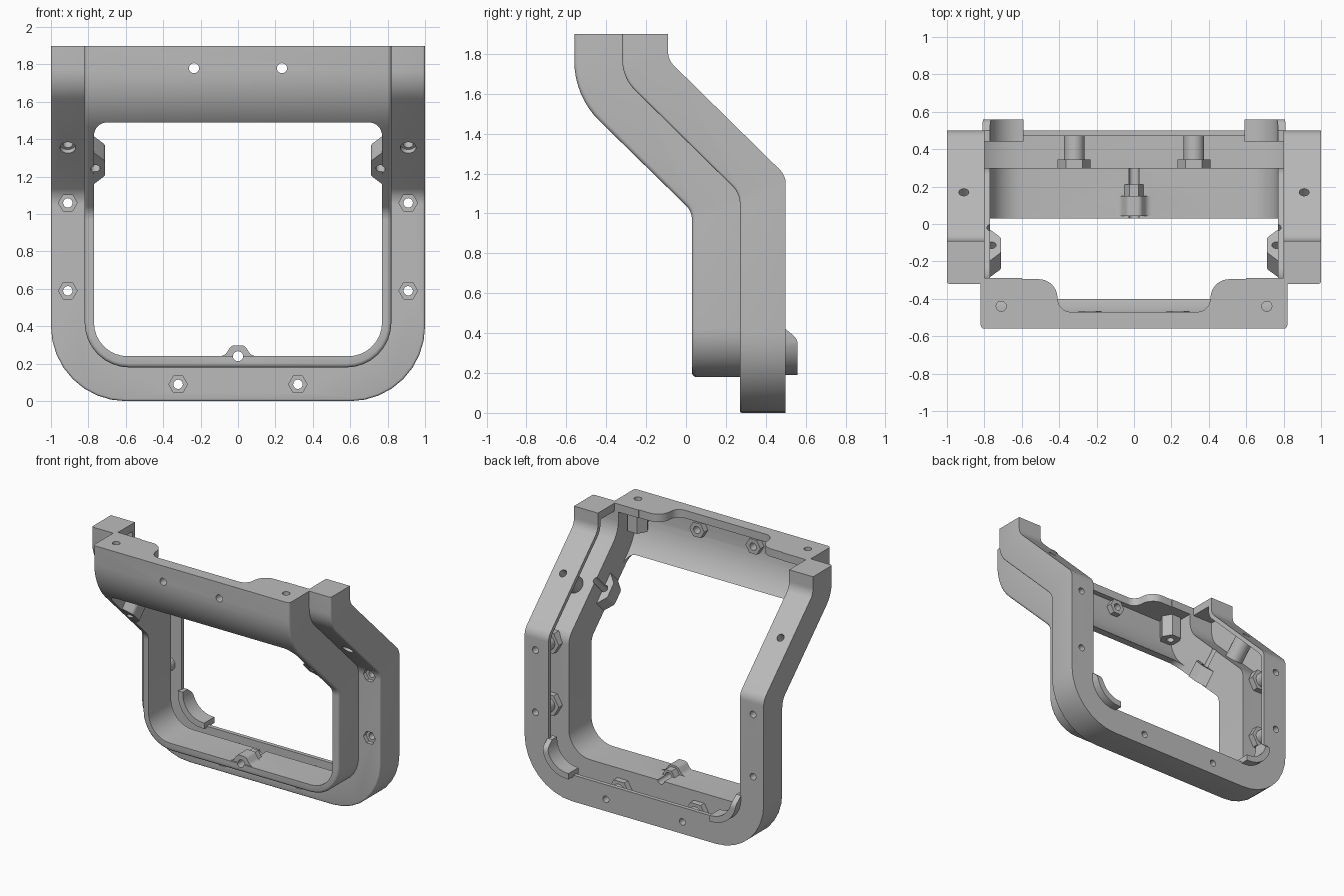
import bpy, bmesh, math
from mathutils import Vector, Matrix

if "Cube" in bpy.data.objects:
    bpy.data.objects.remove(bpy.data.objects["Cube"])

grey = bpy.data.materials.new("plain grey")
grey.use_nodes = True
GREY = (0.5, 0.5, 0.5, 1)
grey.diffuse_color = GREY
grey.node_tree.nodes["Principled BSDF"].inputs["Base Color"].default_value = GREY


def fillet(corners, steps=8):
    """Round each (a, b, radius) corner of a closed outline."""
    out, n = [], len(corners)
    for i, c in enumerate(corners):
        p = Vector(c[:2])
        if len(c) < 3:
            out.append(p)
            continue
        u = (Vector(corners[i - 1][:2]) - p).normalized()
        v = (Vector(corners[(i + 1) % n][:2]) - p).normalized()
        half = u.angle(v) / 2
        centre = p + (u + v).normalized() * (c[2] / math.sin(half))
        start = p + u * (c[2] / math.tan(half)) - centre
        end = p + v * (c[2] / math.tan(half)) - centre
        turn = math.copysign(math.pi - 2 * half, start.x * end.y - start.y * end.x)
        for k in range(steps + 1):
            out.append(centre + Matrix.Rotation(turn * k / steps, 2) @ start)
    return out


def prism(name, outline, axis, a, b, matrix=None):
    """Extrude a flat outline along an axis from a to b."""
    place = {"x": lambda p, t: (t, p[0], p[1]),
             "y": lambda p, t: (p[0], t, p[1]),
             "z": lambda p, t: (p[0], p[1], t)}[axis]
    bm = bmesh.new()
    low = [bm.verts.new(place(p, a)) for p in outline]
    high = [bm.verts.new(place(p, b)) for p in outline]
    bm.faces.new(low)
    bm.faces.new(high)
    for i in range(len(low)):
        bm.faces.new((low[i - 1], low[i], high[i], high[i - 1]))
    bmesh.ops.recalc_face_normals(bm, faces=bm.faces[:])
    if matrix:
        bm.transform(matrix)
    mesh = bpy.data.meshes.new(name)
    bm.to_mesh(mesh)
    bm.free()
    mesh.materials.append(grey)
    ob = bpy.data.objects.new(name, mesh)
    bpy.context.collection.objects.link(ob)
    return ob


def combine(ob, other, operation):
    mod = ob.modifiers.new("cut", "BOOLEAN")
    mod.operation, mod.solver, mod.object = operation, "EXACT", other
    bpy.context.view_layer.objects.active = ob
    bpy.ops.object.modifier_apply(modifier=mod.name)
    bpy.data.objects.remove(other)
    return ob


def ngon(a, b, r, n=20):
    return [(a + r * math.cos(math.tau * k / n), b + r * math.sin(math.tau * k / n)) for k in range(n)]


def u_shape(half, bottom, r, top=2.2):
    return fillet([(-half, top), (-half, bottom, r), (half, bottom, r), (half, top)])


def soften_front(ob, width):
    """Round the rim where the front skin meets the outer walls."""
    bm = bmesh.new()
    bm.from_mesh(ob.data)
    rim = []
    for e in bm.edges:
        if len(e.link_faces) == 2:
            f, g = sorted((face.normal for face in e.link_faces), key=lambda n: n.y)
            if f.y < -0.5 and abs(g.y) < 0.1 and g.z < 0.9:
                rim.append(e)
    bmesh.ops.bevel(bm, geom=rim, offset=width, segments=3, profile=0.5,
                    affect="EDGES", clamp_overlap=True)
    bm.to_mesh(ob.data)
    bm.free()


def tilt(y, z):
    return Matrix.Translation((0, y, z)) @ Matrix.Rotation(math.pi / 4, 4, "X")


# Outer flange: bent side profile trimmed to a round-cornered U, hollow inside
side = fillet([(-.32, 1.9), (-.32, 1.68, .22), (.27, 1.10, .12), (.27, -.1),
               (.5, -.1), (.5, 1.19, .1), (-.09, 1.77, .1), (-.09, 1.9)])
flange = prism("outer_flange", side, "x", -1.2, 1.2)
combine(flange, prism("trim", u_shape(1, 0, .4), "y", -1, 1), "INTERSECT")
soften_front(flange, .012)
hollow = fillet([(-.29, 1.84), (-.29, 1.692, .2), (.30, 1.112, .13), (.30, -.1),
                 (.47, -.1), (.47, 1.178, .09), (-.12, 1.757, .11), (-.12, 1.84)])
cavity = prism("cavity", hollow, "x", -1.2, 1.2)
combine(cavity, prism("trim", u_shape(.97, .03, .37), "y", -1, 1), "INTERSECT")
combine(flange, cavity, "DIFFERENCE")
combine(flange, prism("back_opening", u_shape(.8, .2, .22), "y", -1, 1), "DIFFERENCE")

# Flange screw posts, nut recesses and holes
for s in (-1, 1):
    for x, z in ((.91, 1.06), (.91, .59), (.32, .09)):
        x *= s
        combine(flange, prism("nut_seat", ngon(x, z, .088, 6), "y", .285, .345), "UNION")
        combine(flange, prism("post", ngon(x, z, .055), "y", .33, .485), "UNION")
        combine(flange, prism("recess", ngon(x, z, .05, 6), "y", .2, .3), "DIFFERENCE")
        combine(flange, prism("hole", ngon(x, z, .025), "y", .2, .6), "DIFFERENCE")
    slope = tilt(.09, 1.435)
    combine(flange, prism("post", ngon(.91 * s, 0, .065), "y", -.1, .1, slope), "UNION")
    combine(flange, prism("hole", ngon(.91 * s, 0, .027), "y", -.2, .2, slope), "DIFFERENCE")
    combine(flange, prism("recess", ngon(.91 * s, 0, .042), "y", -.2, -.085, slope), "DIFFERENCE")

# Raised bezel with the front panel across its top
side = fillet([(-.56, 1.9), (-.56, 1.587, .42), (.03, 1.01, .1), (.03, -.1),
               (.30, -.1), (.30, 1.112, .13), (-.29, 1.692, .2), (-.29, 1.9)])
bezel = prism("raised_bezel", side, "x", -1.2, 1.2)
combine(bezel, prism("trim", u_shape(.82, .18, .24), "y", -1, 1), "INTERSECT")
soften_front(bezel, .02)
window = fillet([(-.77, 1.49, .07), (-.77, .24, .18), (.77, .24, .18), (.77, 1.49, .07)])
combine(bezel, prism("window", window, "y", -1, 1), "DIFFERENCE")
inside = fillet([(-.51, 1.84), (-.51, 1.595, .4), (-.2, 1.29), (.1, 1.29), (.1, 1.84)])
combine(bezel, prism("panel_hollow", inside, "x", -.769, .769), "DIFFERENCE")
notch = fillet([(-.6, -.1), (-.6, -.295), (-.42, -.295, .1), (-.40, -.47, .07),
                (.40, -.47, .07), (.42, -.295, .1), (.6, -.295), (.6, -.1)])
combine(bezel, prism("cap_notch", notch, "z", 1.8, 2), "DIFFERENCE")

# Panel and cap screw bosses, side lugs with angled holes
for s in (-1, 1):
    x = .235 * s
    combine(bezel, prism("boss", ngon(x, 1.78, .062, 6), "y", -.53, -.465), "UNION")
    combine(bezel, prism("hole", ngon(x, 1.78, .027), "y", -.7, -.4), "DIFFERENCE")
    x = .71 * s
    combine(bezel, prism("boss", ngon(x, -.44, .078, 6), "z", 1.67, 1.87), "UNION")
    combine(bezel, prism("hole", ngon(x, -.44, .027), "z", 1.6, 2), "DIFFERENCE")
    slope = tilt(-.205, 1.24)
    lug = fillet([(.79 * s, -.12), (.772 * s, -.12), (.71 * s, -.055, .04),
                  (.71 * s, .055, .04), (.772 * s, .12), (.79 * s, .12)])
    combine(bezel, prism("lug", lug, "y", .006, .13, slope), "UNION")
    combine(bezel, prism("hole", ngon(.762 * s, 0, .025), "y", -.1, .3, slope), "DIFFERENCE")

# Bottom lug with its nut seat
lug = fillet([(-.11, .22), (-.11, .238), (-.07, .245, .04), (-.035, .298, .03),
              (.035, .298, .03), (.07, .245, .04), (.11, .238), (.11, .22)])
combine(bezel, prism("lug", lug, "y", .042, .15), "UNION")
combine(bezel, prism("seat", ngon(0, .24, .05, 6), "y", .14, .21), "UNION")
combine(bezel, prism("hole", ngon(0, .24, .027), "y", -.1, .3), "DIFFERENCE")

# Curved locating tabs at the lower back corners
parts = [flange, bezel]
for s, name in ((1, "left_corner_tab"), (-1, "right_corner_tab")):
    arc = fillet([(.81 * s, .43), (.81 * s, .19, .2), (.59 * s, .19),
                  (.59 * s, .235), (.77 * s, .235, .17), (.77 * s, .43)])
    tab = prism(name, arc, "y", .4, .7)
    slant = fillet([(.44, .1), (.56, .1), (.56, .37, .06), (.5, .42), (.44, .42)])
    parts.append(combine(tab, prism("slant", slant, "x", -1, 1), "INTERSECT"))

for ob in parts:
    bpy.ops.object.select_all(action="DESELECT")
    ob.select_set(True)
    bpy.context.view_layer.objects.active = ob
    bpy.ops.object.shade_smooth_by_angle(angle=math.radians(32))
